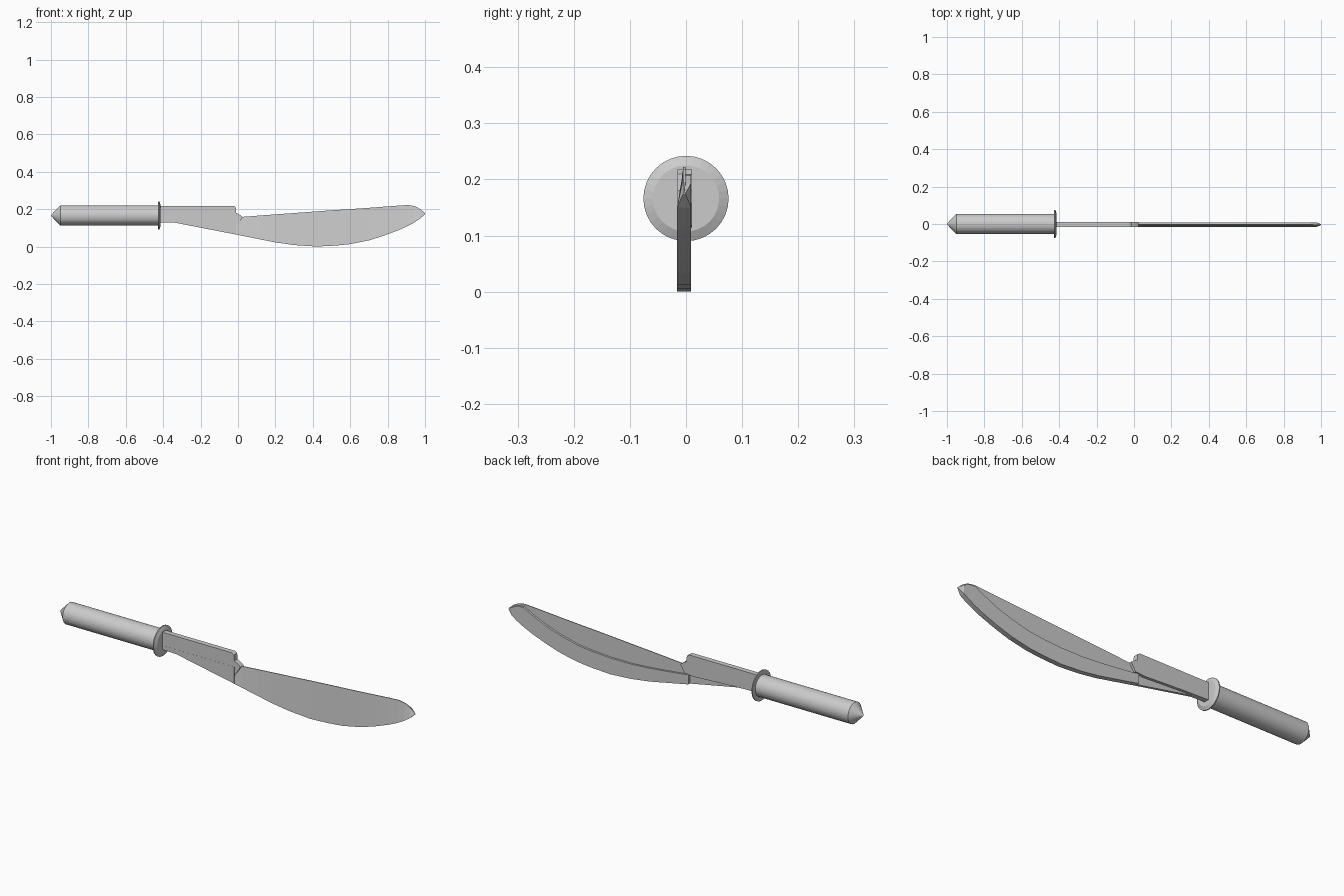
import bpy
from math import cos, sin, pi

if "Cube" in bpy.data.objects:
    bpy.data.objects.remove(bpy.data.objects["Cube"])

AXIS_Z = 0.166


def make(name, verts, faces):
    mesh = bpy.data.meshes.new(name)
    mesh.from_pydata(verts, [], faces)
    mesh.update()
    obj = bpy.data.objects.new(name, mesh)
    bpy.context.collection.objects.link(obj)
    return obj


def loft(name, rings):
    """Skin equal-sized closed rings along +x and cap both ends."""
    n = len(rings[0])
    verts = [p for ring in rings for p in ring]
    faces = [(a * n + i, a * n + (i + 1) % n,
              (a + 1) * n + (i + 1) % n, (a + 1) * n + i)
             for a in range(len(rings) - 1) for i in range(n)]
    faces.append(tuple(reversed(range(n))))
    faces.append(tuple(range(len(verts) - n, len(verts))))
    faces = [tuple(reversed(f)) for f in faces]
    return make(name, verts, faces)


def turned(name, profile, sides=32):
    """Round part along x from (x, radius) pairs."""
    return loft(name, [[(x, r * sin(2 * pi * i / sides), AXIS_Z + r * cos(2 * pi * i / sides))
                        for i in range(sides)] for x, r in profile])


def plate(name, outline, y0, y1):
    """Flat plate from a clockwise (x, z) outline."""
    n = len(outline)
    verts = [(x, y, z) for y in (y0, y1) for x, z in outline]
    faces = [tuple(reversed(range(n))), tuple(range(n, 2 * n))]
    faces += [(i, (i + 1) % n, n + (i + 1) % n, n + i) for i in range(n)]
    return make(name, verts, faces)


# Handle with pointed pommel, and the flared guard ring
turned("handle", [(-1.0, 0.002), (-0.95, 0.054), (-0.42, 0.054)])
turned("guard", [(-0.428, 0.056), (-0.427, 0.076), (-0.422, 0.076), (-0.414, 0.059)])

# Blade stations: x, cutting edge z, step z, spine z
stations = [
    (-0.02, 0.066, 0.115, 0.158), (0.03, 0.056, 0.108, 0.159),
    (0.12, 0.038, 0.098, 0.166), (0.20, 0.022, 0.09, 0.172),
    (0.30, 0.008, 0.083, 0.179), (0.42, 0.0, 0.083, 0.188),
    (0.52, 0.005, 0.089, 0.195), (0.60, 0.013, 0.098, 0.2),
    (0.70, 0.033, 0.122, 0.207), (0.78, 0.058, 0.148, 0.213),
    (0.86, 0.088, 0.183, 0.219), (0.91, 0.111, 0.21, 0.222),
    (0.945, 0.13, 0.207, 0.216), (0.975, 0.15, 0.193, 0.2),
    (1.0, 0.173, 0.176, 0.178),
]
rings = []
for x, edge, step, spine in stations:
    t = 0.2 if x == 1.0 else 1.0
    section = [(-0.016, edge), (-0.005, spine), (-0.001, spine),
               (-0.001, step), (0.009, step), (0.009, edge)]
    rings.append([(x, -0.003 + (y + 0.003) * t, z) for y, z in section])
loft("blade", rings)

# Thick shank above, thinner web below it
plate("shank", [(-0.42, 0.218), (-0.025, 0.218), (-0.012, 0.21), (-0.01, 0.18),
                (0.006, 0.172), (0.025, 0.158), (0.0, 0.118), (-0.06, 0.114),
                (-0.15, 0.119), (-0.27, 0.125), (-0.42, 0.13)], -0.0155, 0.0105)
plate("shank_web", [(-0.42, 0.15), (-0.01, 0.15), (-0.01, 0.064), (-0.35, 0.13),
                    (-0.42, 0.13)], -0.016, -0.003)
